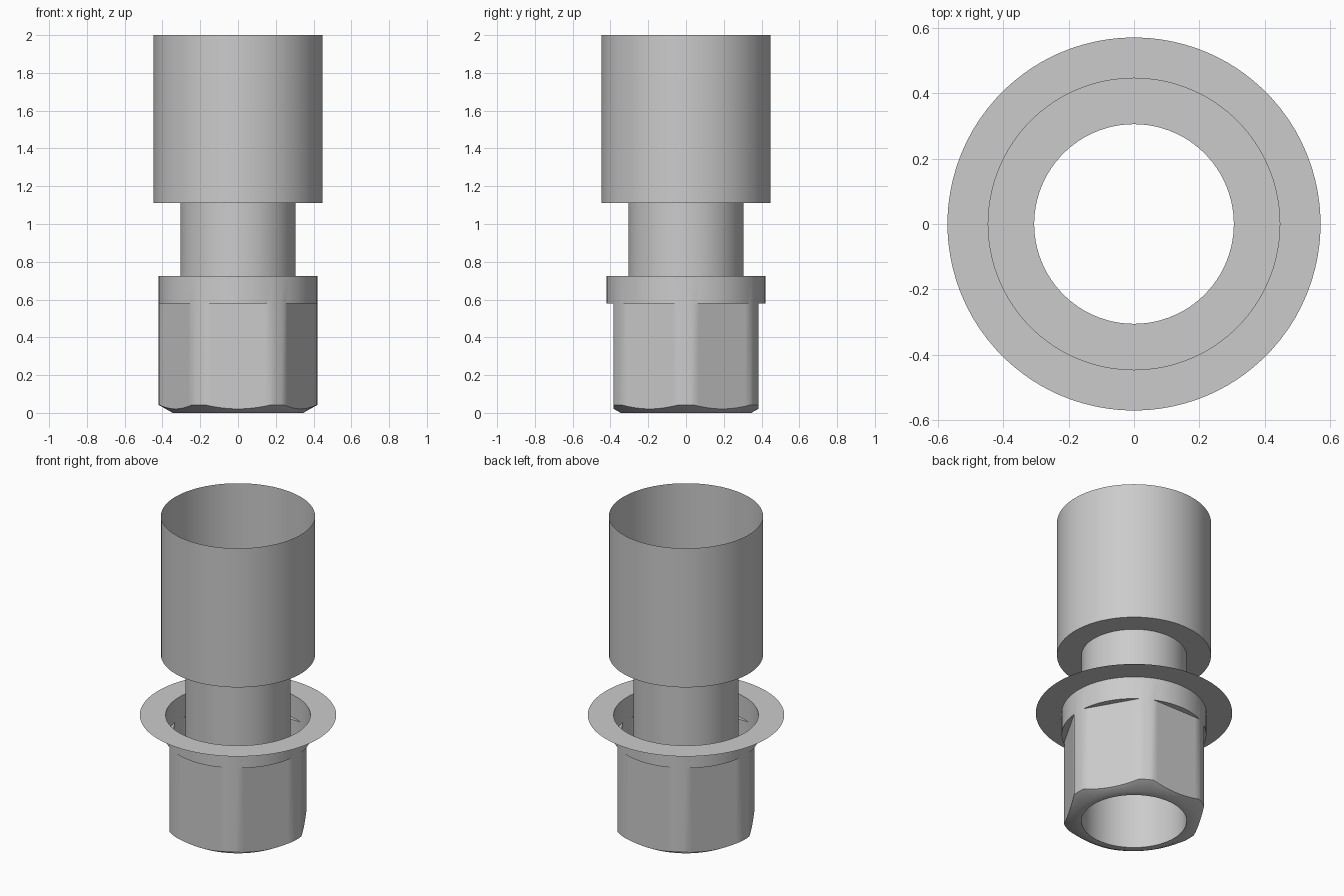
import bpy, bmesh
from math import acos, cos, sin, pi, radians

if "Cube" in bpy.data.objects:
    bpy.data.objects.remove(bpy.data.objects["Cube"], do_unlink=True)

# Main dimensions
BORE, SLEEVE, COLLAR, FLANGE = 0.305, 0.447, 0.42, 0.57
FLAT = 0.383        # distance from axis to each hex flat
CHAMFER = 0.345     # inner radius of the chamfer at the foot
LEDGE_Z, COLLAR_Z, SHELF_Z, TOP_Z = 0.58, 0.725, 1.11, 2.0
SIDES, FLAT_STEPS, CORNER_STEPS = 6, 12, 4

metal = bpy.data.materials.new("grey_metal")
metal.use_nodes = True
metal.diffuse_color = (0.6, 0.6, 0.6, 1)
metal.node_tree.nodes["Principled BSDF"].inputs["Base Color"].default_value = metal.diffuse_color


def sector_angles():
    """Angles around the axis, paired with the offset from the nearest flat's centre."""
    half = acos(FLAT / COLLAR)
    sector = 2 * pi / SIDES
    pairs = []
    for s in range(SIDES):
        centre = s * sector - pi / 2
        for i in range(FLAT_STEPS):
            off = -half + 2 * half * i / FLAT_STEPS
            pairs.append((centre + off, off))
        for i in range(CORNER_STEPS):
            off = half + (sector - 2 * half) * i / CORNER_STEPS
            pairs.append((centre + off, off))
    return pairs


def hex_radius(off):
    """Hexagon with its corners rounded off by the collar circle."""
    return min(COLLAR, FLAT / cos(off))


def lathe(name, profile):
    """Sweep profile(offset) -> [(radius, z), ...] around the z axis."""
    bm = bmesh.new()
    columns = [[bm.verts.new((r * cos(a), r * sin(a), z)) for r, z in profile(off)]
               for a, off in sector_angles()]
    for i, right in enumerate(columns):
        left = columns[i - 1]
        for j in range(len(right) - 1):
            bm.faces.new((left[j], right[j], right[j + 1], left[j + 1]))
    bmesh.ops.remove_doubles(bm, verts=bm.verts, dist=0.0001)
    mesh = bpy.data.meshes.new(name)
    bm.to_mesh(mesh)
    bm.free()
    mesh.materials.append(metal)
    obj = bpy.data.objects.new(name, mesh)
    bpy.context.collection.objects.link(obj)
    bpy.ops.object.select_all(action='DESELECT')
    obj.select_set(True)
    bpy.context.view_layer.objects.active = obj
    bpy.ops.object.shade_smooth_by_angle(angle=radians(30))
    return obj


def nut_profile(off):
    r = hex_radius(off)
    slope = 0.56
    return [(BORE, 0), (CHAMFER, 0), (r, (r - CHAMFER) * slope),
            (r, LEDGE_Z), (COLLAR, LEDGE_Z), (COLLAR, COLLAR_Z)]


# Hex nut with chamfered foot and round collar
lathe("hex_nut", nut_profile)
# Thin washer-like rim on the collar
lathe("flange", lambda off: [(FLANGE, COLLAR_Z), (COLLAR, COLLAR_Z)])
# Open tube running through the nut
lathe("neck_tube", lambda off: [(BORE, 0), (BORE, SHELF_Z)])
# Wide open-topped sleeve with its lower shelf
lathe("sleeve", lambda off: [(BORE, SHELF_Z), (SLEEVE, SHELF_Z), (SLEEVE, TOP_Z)])
